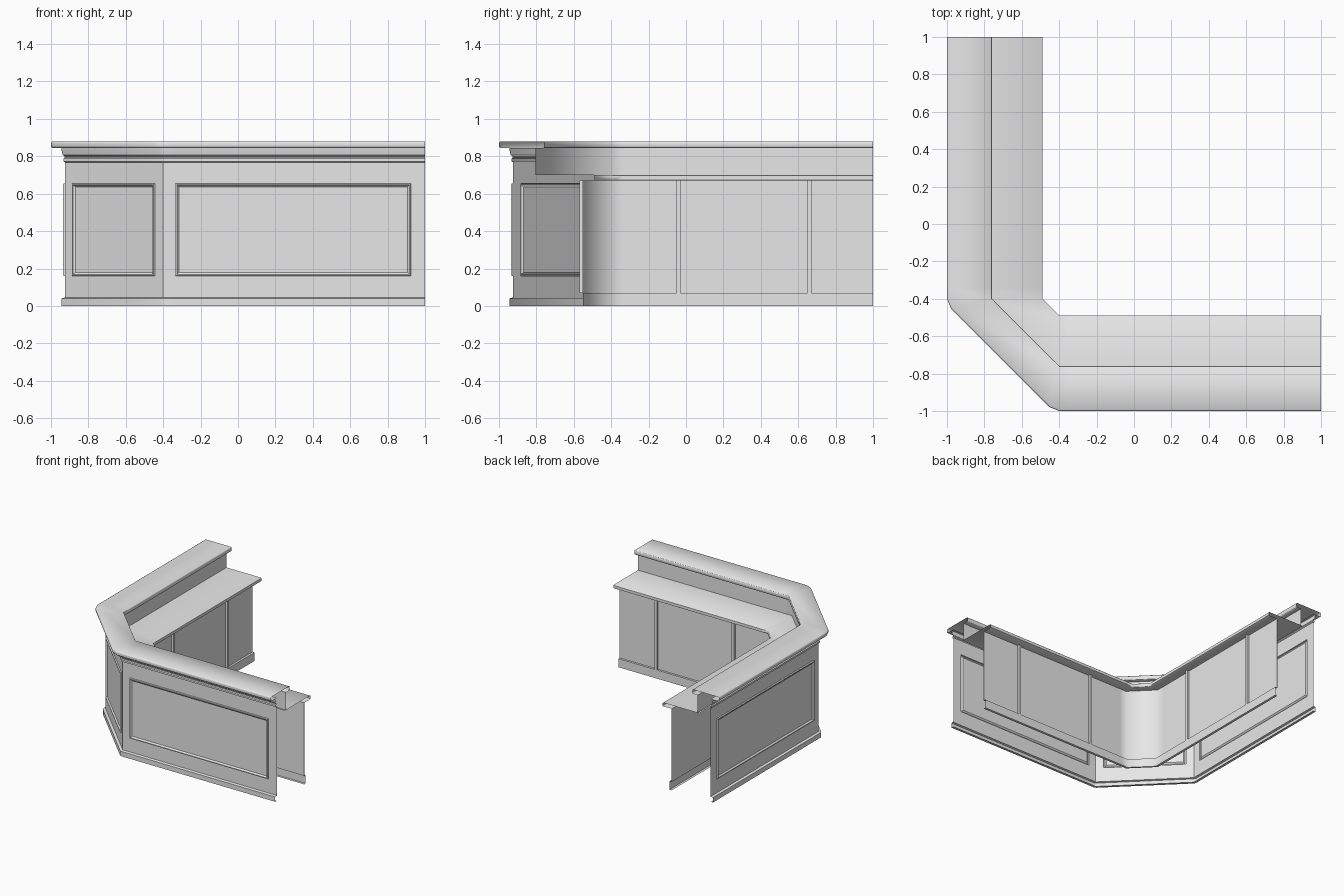
import bpy, bmesh, math
from mathutils import Vector

cube = bpy.data.objects.get("Cube")
if cube:
    bpy.data.objects.remove(cube)

grey = bpy.data.materials.new("light grey")
grey.use_nodes = True
grey.diffuse_color = (0.8, 0.8, 0.8, 1)
grey.node_tree.nodes["Principled BSDF"].inputs["Base Color"].default_value = (0.8, 0.8, 0.8, 1)

WALL = 0.925     # distance of the front wall from the centre
CORNER = -0.4    # where each arm meets the diagonal
CABINET = 0.57   # distance of the cabinet face from the centre


def finish(name, bm, angle=30):
    bmesh.ops.remove_doubles(bm, verts=bm.verts, dist=0.0002)
    mesh = bpy.data.meshes.new(name)
    bm.to_mesh(mesh)
    bm.free()
    mesh.materials.append(grey)
    ob = bpy.data.objects.new(name, mesh)
    bpy.context.collection.objects.link(ob)
    bpy.ops.object.select_all(action='DESELECT')
    ob.select_set(True)
    bpy.context.view_layer.objects.active = ob
    bpy.ops.object.shade_smooth_by_angle(angle=math.radians(angle))
    return ob


def path(c):
    """Plan line at distance c, with blunt corners outside the wall."""
    arm = [(-c, 1), (-c, CORNER + 0.06), (-c, CORNER)]
    if c > WALL:
        k = (c - WALL) * math.sqrt(0.5)
        arm.append((-WALL - k, CORNER - k))
    else:
        arm.append((-c, CORNER))
    return arm + [(y, x) for x, y in reversed(arm)]


def sweep(name, profile, angle=30):
    """Carry a (distance, height) profile along the plan line."""
    bm = bmesh.new()
    rows = [[bm.verts.new((x, y, z)) for x, y in path(c)] for c, z in profile]
    for low, high in zip(rows, rows[1:]):
        for i in range(len(low) - 1):
            bm.faces.new((low[i], low[i + 1], high[i + 1], high[i]))
    bmesh.ops.dissolve_degenerate(bm, dist=0.0002, edges=bm.edges)
    return finish(name, bm, angle)


def panel_wall(name, a, b, start, end):
    """Flat wall sheet with a raised rectangular moulding."""
    a, b = Vector((*a, 0)), Vector((*b, 0))
    along = (b - a).normalized()
    out = along.cross(Vector((0, 0, 1)))
    length = (b - a).length
    rings = [(0, length, 0.04, 0.775, 0)]
    for inset, lift in ((0, 0), (0.002, 0.01), (0.009, 0.01), (0.013, 0.005), (0.02, 0)):
        rings.append((start + inset, length - end - inset, 0.16 + inset, 0.655 - inset, lift))
    bm = bmesh.new()
    loops = []
    for s0, s1, z0, z1, lift in rings:
        corners = ((s0, z0), (s1, z0), (s1, z1), (s0, z1))
        loops.append([bm.verts.new(a + along * s + out * lift + Vector((0, 0, z)))
                      for s, z in corners])
    for p, q in zip(loops, loops[1:]):
        for i in range(4):
            j = (i + 1) % 4
            bm.faces.new((p[i], p[j], q[j], q[i]))
    bm.faces.new(loops[-1])
    finish(name, bm, 20)


def block(name, arm, s0, s1, c0, c1, z0, z1):
    """Box on one arm, from s0 to s1 along it."""
    bm = bmesh.new()
    bmesh.ops.create_cube(bm, size=1)
    for v in bm.verts:
        s = s0 + (v.co.x + 0.5) * (s1 - s0)
        c = c0 + (v.co.y + 0.5) * (c1 - c0)
        z = z0 + (v.co.z + 0.5) * (z1 - z0)
        v.co = (-c, s, z) if arm == "side" else (s, -c, z)
    bmesh.ops.recalc_face_normals(bm, faces=bm.faces)
    finish(name, bm)


# Customer side: skirting, panelled walls and crown moulding
sweep("front_skirting", [(WALL, 0), (0.945, 0), (0.945, 0.04), (WALL, 0.045)])
panel_wall("side_wall", (-WALL, 1), (-WALL, CORNER), 0.075, 0.065)
panel_wall("corner_wall", (-WALL, CORNER), (CORNER, -WALL), 0.06, 0.06)
panel_wall("front_wall", (CORNER, -WALL), (1, -WALL), 0.065, 0.075)
sweep("crown_moulding", [(WALL, 0.768), (0.934, 0.773), (0.934, 0.787), (0.928, 0.793),
                         (0.928, 0.8), (0.938, 0.808), (0.942, 0.825), (0.945, 0.845)])

# Raised bar top
sweep("bar_top", [(WALL, 0.845), (0.992, 0.845), (0.998, 0.849), (1, 0.855), (1, 0.87),
                  (0.998, 0.876), (0.992, 0.88), (0.763, 0.88), (0.76, 0.877),
                  (0.76, 0.848), (0.763, 0.845), (0.805, 0.845)], 50)

# Staff side: riser, work counter and cabinets
sweep("riser", [(0.805, 0.845), (0.805, 0.7)], 50)
sweep("work_counter", [(0.82, 0.7), (0.493, 0.7), (0.488, 0.696), (0.488, 0.673),
                       (0.493, 0.67), (CABINET, 0.67)], 50)
sweep("cabinet_face", [(CABINET, 0.67), (CABINET, 0.07)], 50)
sweep("cabinet_skirting", [(CABINET, 0.07), (0.55, 0.07), (0.55, 0), (CABINET, 0)], 50)

# Pilasters and doors on both arms
for arm in ("side", "front"):
    for n, s in enumerate((-0.05, 0.65)):
        block(f"{arm}_pilaster_{n + 1}", arm, s, s + 0.02, 0.55, CABINET, 0.07, 0.67)
    for n, (s0, s1) in enumerate(((-0.03, 0.294), (0.297, 0.65), (0.67, 1))):
        block(f"{arm}_door_{n + 1}", arm, s0, s1, CABINET - 0.003, CABINET, 0.07, 0.67)
